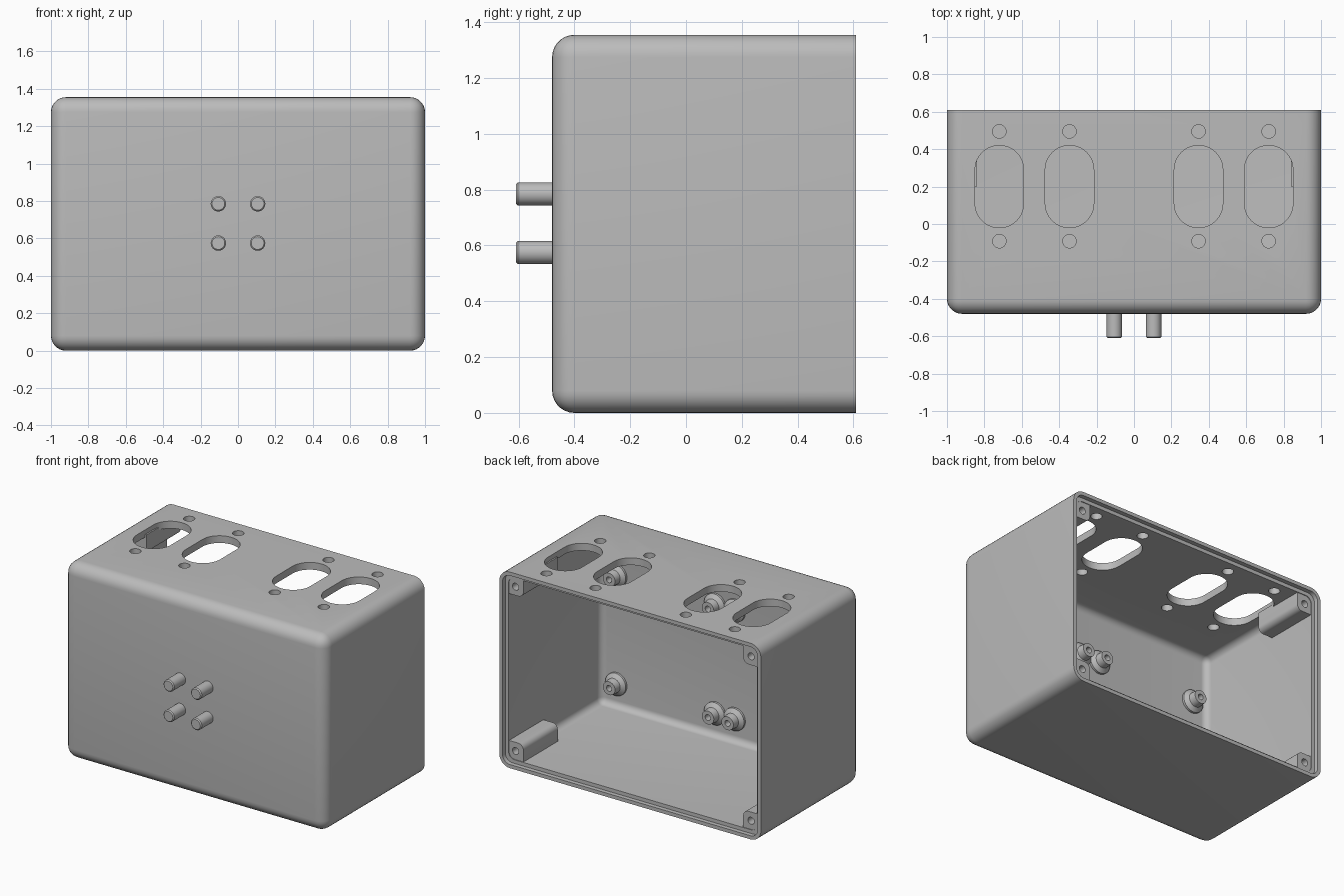
import bpy, bmesh, math
from mathutils import Vector

if "Cube" in bpy.data.objects:
    bpy.data.objects.remove(bpy.data.objects["Cube"], do_unlink=True)

W, H = 1.0, 1.355            # half width, full height
FRONT, BACK = -0.48, 0.61
WALL = 0.05

grey = bpy.data.materials.new("plain grey")
grey.use_nodes = True
grey.diffuse_color = (0.5, 0.5, 0.5, 1)
grey.node_tree.nodes["Principled BSDF"].inputs["Base Color"].default_value = (0.5, 0.5, 0.5, 1)


def finish(bm, name):
    bmesh.ops.recalc_face_normals(bm, faces=bm.faces[:])
    mesh = bpy.data.meshes.new(name)
    bm.to_mesh(mesh)
    bm.free()
    mesh.materials.append(grey)
    obj = bpy.data.objects.new(name, mesh)
    bpy.context.scene.collection.objects.link(obj)
    return obj


def box(name, lo, hi, radius=0, pick=None, segments=7):
    """Box between two corners; edges chosen by pick are rounded."""
    lo, hi = Vector(lo), Vector(hi)
    bm = bmesh.new()
    bmesh.ops.create_cube(bm, size=1)
    for v in bm.verts:
        v.co = Vector([(lo[i] + hi[i]) / 2 + v.co[i] * (hi[i] - lo[i]) for i in range(3)])
    if radius:
        edges = [e for e in bm.edges if pick(e)]
        bmesh.ops.bevel(bm, geom=edges, offset=radius, segments=segments,
                        profile=0.5, affect='EDGES', clamp_overlap=True)
    return finish(bm, name)


def not_back(e):
    return min(v.co.y for v in e.verts) < 0.5


def along_y(e):
    return abs(e.verts[0].co.y - e.verts[1].co.y) > 0.01


def slot(name, x, y, radius, reach, z0, z1):
    """Upright prism with round ends; reach 0 gives a cylinder."""
    bm = bmesh.new()
    n = 20
    ring = []
    for end in (1, -1):
        for i in range(n + 1):
            if reach == 0 and i == n:
                continue
            a = math.pi * i / n + (0 if end > 0 else math.pi)
            ring.append(bm.verts.new((x + radius * math.cos(a),
                                      y + end * reach + radius * math.sin(a), z0)))
    face = bm.faces.new(ring)
    up = bmesh.ops.extrude_face_region(bm, geom=[face])["geom"]
    bmesh.ops.translate(bm, vec=(0, 0, z1 - z0),
                        verts=[g for g in up if isinstance(g, bmesh.types.BMVert)])
    return finish(bm, name)


def lathe(name, profile, x, z, steps=32):
    """Turn (radius, y) points around an axis that runs front to back."""
    bm = bmesh.new()
    verts = [bm.verts.new((x + r, y, z)) for r, y in profile]
    edges = [bm.edges.new(p) for p in zip(verts, verts[1:])]
    bmesh.ops.spin(bm, geom=verts + edges, cent=(x, 0, z), axis=(0, 1, 0),
                   angle=2 * math.pi, steps=steps, use_merge=True)
    bmesh.ops.remove_doubles(bm, verts=bm.verts[:], dist=1e-5)
    return finish(bm, name)


def cut(obj, cutters):
    for c in cutters:
        c.hide_render = True
        mod = obj.modifiers.new("cut", 'BOOLEAN')
        mod.operation, mod.solver, mod.object = 'DIFFERENCE', 'EXACT', c
    bpy.context.view_layer.update()
    graph = bpy.context.evaluated_depsgraph_get()
    mesh = bpy.data.meshes.new_from_object(obj.evaluated_get(graph))
    obj.modifiers.clear()
    obj.data = mesh
    mesh.materials.clear()
    mesh.materials.append(grey)
    for c in cutters:
        bpy.data.objects.remove(c, do_unlink=True)


parts = []

# Open-backed shell with a stepped rim
shell = box("shell", (-W, FRONT, 0), (W, BACK, H), 0.08, not_back)
t = WALL / 2
cutters = [
    box("cavity_cutter", (-W + WALL, FRONT + WALL, WALL), (W - WALL, 0.8, H - WALL), 0.045, not_back),
    box("rim_cutter", (-W + t, 0.58, t), (W - t, 0.8, H - t), 0.055, along_y),
]
# Socket openings and their screw holes in the top
for x in (-0.72, -0.345, 0.345, 0.72):
    cutters.append(slot("opening_cutter", x, 0.2, 0.13, 0.09, H - 0.1, H + 0.1))
    for y in (-0.092, 0.495):
        cutters.append(slot("screw_hole_cutter", x, y, 0.036, 0, H - 0.1, H + 0.1))
cut(shell, cutters)
parts.append(shell)

# Pins on the front
for x in (-0.105, 0.105):
    for z in (0.575, 0.785):
        parts.append(lathe("front_pin", [(0, -0.61), (0.034, -0.61), (0.041, -0.603),
                                         (0.041, FRONT + 0.02), (0, FRONT + 0.02)], x, z))

# Corner posts for the lid screws
for sx, side in ((-1, "right"), (1, "left")):
    for top in (False, True):
        xs = sorted((sx * 0.84, sx * 0.968))
        zs = (H - 0.17, H - 0.032) if top else (0.032, 0.17)
        inner_z = zs[0] if top else zs[1]

        def inner_edge(e):
            return all(abs(v.co.x - sx * 0.84) < 0.001 and abs(v.co.z - inner_z) < 0.001
                       for v in e.verts)

        post = box(side + ("_upper" if top else "_lower") + "_post",
                   (xs[0], 0.2, zs[0]), (xs[1], 0.575, zs[1]), 0.04, inner_edge)
        hole = lathe("post_hole_cutter", [(0, 0.3), (0.024, 0.3), (0.024, 0.7), (0, 0.7)],
                     sx * 0.9, H - 0.11 if top else 0.11, 24)
        cut(post, [hole])
        parts.append(post)

# Hollow flanged standoffs on the inside of the front wall
y0 = FRONT + WALL
standoff = [(0, y0 - 0.01), (0.078, y0 - 0.01), (0.078, y0 + 0.015), (0.05, y0 + 0.035),
            (0.046, y0 + 0.085), (0.02, y0 + 0.085), (0.02, y0 + 0.02), (0, y0 + 0.02)]
for x in (-0.83, -0.075, 0.075, 0.83):
    for z in (0.21, 0.96):
        parts.append(lathe("standoff", standoff, x, z))

# Smooth curves, sharp corners
bpy.ops.object.select_all(action='DESELECT')
for p in parts:
    p.select_set(True)
bpy.context.view_layer.objects.active = shell
bpy.ops.object.shade_smooth_by_angle(angle=math.radians(30))
